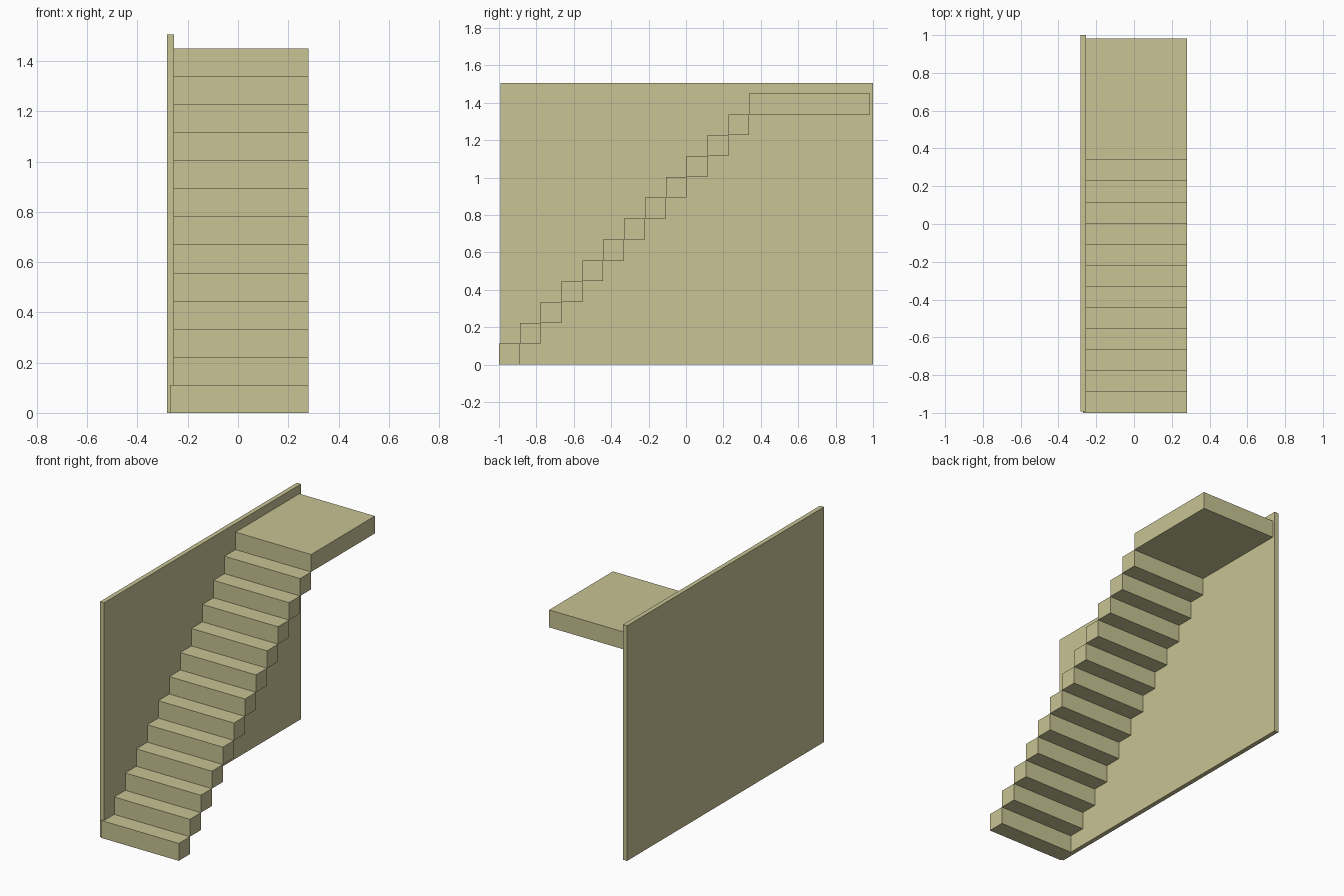
import bpy

if "Cube" in bpy.data.objects:
    bpy.data.objects.remove(bpy.data.objects["Cube"])

stone = bpy.data.materials.new("pale_sandstone")
stone.diffuse_color = (0.578, 0.546, 0.296, 1.0)
stone.use_nodes = True
stone.node_tree.nodes["Principled BSDF"].inputs["Base Color"].default_value = stone.diffuse_color


def box(name, x0, x1, y0, y1, z0, z1):
    """Axis-aligned box given by its limits."""
    bpy.ops.mesh.primitive_cube_add(size=1)
    ob = bpy.context.object
    ob.name = name
    for v in ob.data.vertices:
        v.co.x = x1 if v.co.x > 0 else x0
        v.co.y = y1 if v.co.y > 0 else y0
        v.co.z = z1 if v.co.z > 0 else z0
    ob.data.materials.append(stone)
    return ob


RUN, RISE, STEPS = 0.1115, 0.1115, 12
LEFT, RIGHT = -0.27, 0.281      # treads are let into the wall
FRONT = -1.0

# side wall
box("side_wall", -0.283, -0.254, -0.992, 1.0, 0.0, 1.505)

# floating steps, each starting where the last one ends
for i in range(STEPS):
    y, z = FRONT + i * RUN, i * RISE
    box(f"step_{i + 1}", LEFT, RIGHT, y, y + RUN, z, z + RISE)

# landing at the top
box("landing", LEFT, RIGHT, FRONT + STEPS * RUN, 0.983,
    STEPS * RISE, (STEPS + 1) * RISE)
